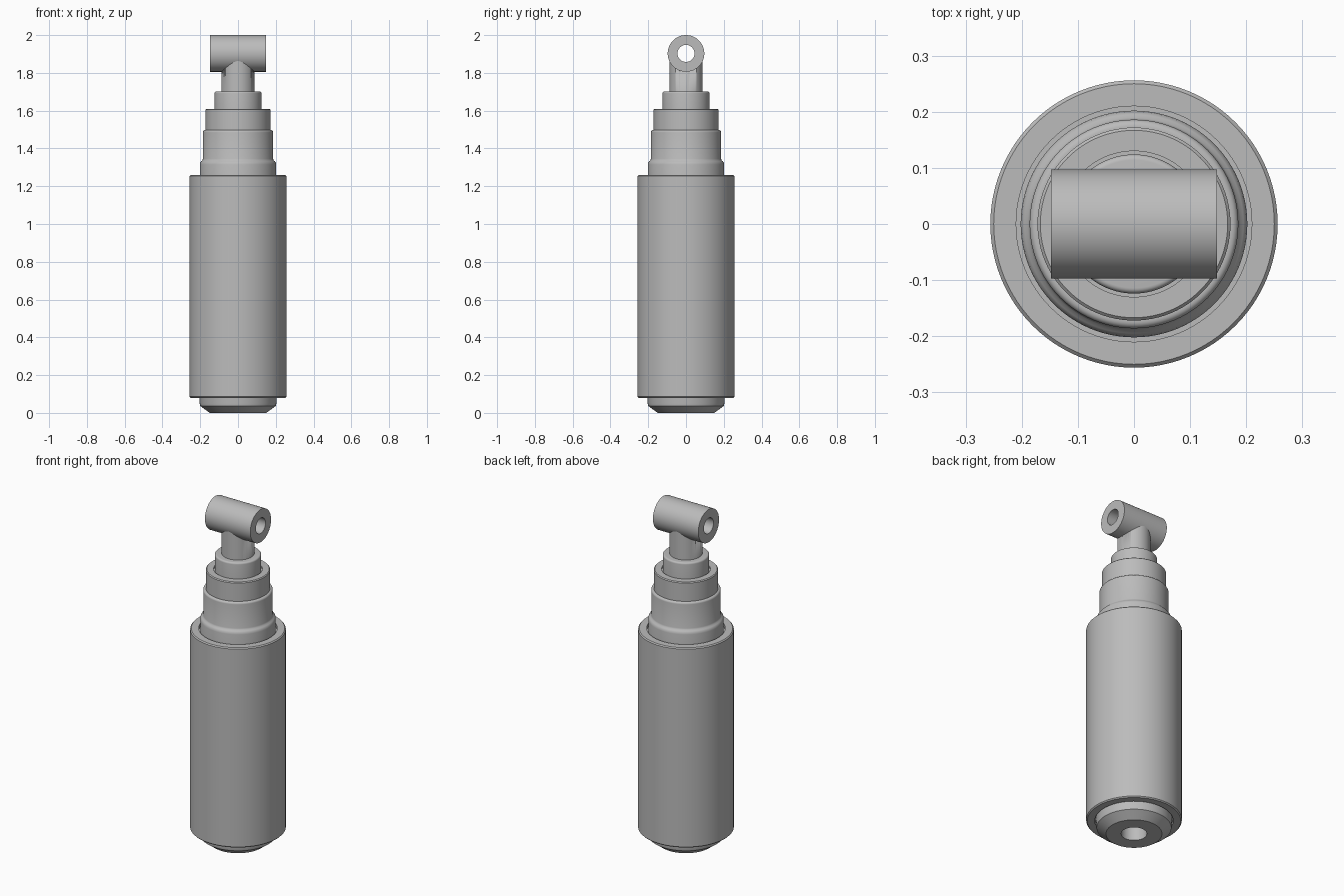
import bpy, bmesh
from math import pi, sin, cos, radians
from mathutils import Vector

if "Cube" in bpy.data.objects:
    bpy.data.objects.remove(bpy.data.objects["Cube"], do_unlink=True)

steel = bpy.data.materials.new("satin grey steel")
steel.use_nodes = True
GREY = (0.5, 0.5, 0.5, 1)
steel.diffuse_color = GREY
steel.node_tree.nodes["Principled BSDF"].inputs["Base Color"].default_value = GREY


def lathe(name, profile, closed=False, segments=96):
    """Spin a (radius, height) profile around the z axis."""
    bm = bmesh.new()
    verts = [bm.verts.new((r, 0, z)) for r, z in profile]
    pairs = list(zip(verts, verts[1:]))
    if closed:
        pairs.append((verts[-1], verts[0]))
    edges = [bm.edges.new(p) for p in pairs]
    bmesh.ops.spin(bm, geom=verts + edges, cent=(0, 0, 0), axis=(0, 0, 1),
                   angle=2 * pi, steps=segments, use_merge=False)
    bmesh.ops.remove_doubles(bm, verts=bm.verts, dist=1e-5)
    bmesh.ops.recalc_face_normals(bm, faces=bm.faces)
    mesh = bpy.data.meshes.new(name)
    bm.to_mesh(mesh)
    bm.free()
    mesh.materials.append(steel)
    obj = bpy.data.objects.new(name, mesh)
    bpy.context.collection.objects.link(obj)
    bpy.ops.object.select_all(action='DESELECT')
    obj.select_set(True)
    bpy.context.view_layer.objects.active = obj
    bpy.ops.object.shade_smooth_by_angle(angle=radians(30))
    return obj


def round_over(r, z, size, steps=5):
    """Points of a rounded outer top edge, from the side to the top."""
    return [(r - size + size * cos(a), z - size + size * sin(a))
            for a in (pi / 2 * i / steps for i in range(steps + 1))]


# Outer sleeve with chamfered rims and a shallow groove at each end
R, LOW, HIGH, C = 0.256, 0.08, 1.26, 0.006
lathe("outer_sleeve", [
    (0.21, LOW), (R - C, LOW), (R, LOW + C), (R, HIGH - C), (R - C, HIGH),
    (0.21, HIGH), (0.21, HIGH - 0.02), (0.19, HIGH - 0.02),
    (0.19, LOW + 0.02), (0.21, LOW + 0.02)], closed=True)

# Bottom plug, tapered, with a blind hole
lathe("bottom_plug", [
    (0, 0.3), (0.069, 0.3), (0.069, 0), (0.15, 0), (0.2, 0.037),
    (0.203, 0.05), (0.203, 0.3), (0, 0.33)])

# Inner tube with a necked shoulder
lathe("inner_tube", [(0, 1.1), (0.202, 1.1), (0.202, 1.315), (0.2, 1.325),
                     (0.195, 1.332), (0.189, 1.337), (0.186, 1.345)]
      + round_over(0.186, 1.497, 0.012) + [(0, 1.497)])

# Gland with a chamfered rim and a groove around the rod collar
lathe("gland", [(0, 1.45), (0.172, 1.45), (0.172, 1.605), (0.167, 1.61),
                (0.13, 1.61), (0.13, 1.6), (0, 1.6)])

# Rod collar
lathe("rod_collar", [(0, 1.56), (0.124, 1.56)]
      + round_over(0.124, 1.702, 0.01) + [(0, 1.702)])

# Rod neck, hollowed where the eye bore passes through
EYE_Z, EYE_R, BORE, HALF = 1.903, 0.097, 0.045, 0.148
neck = lathe("rod_neck", [(0, 1.66), (0.088, 1.66), (0.088, 1.88), (0, 1.88)])
cutter = lathe("bore_cutter", [(0, -0.2), (0.06, -0.2), (0.06, 0.2), (0, 0.2)])
cutter.rotation_euler.y = pi / 2
cutter.location.z = EYE_Z
cutter.hide_render = True
cutter.hide_set(True)
cut = neck.modifiers.new("bore", 'BOOLEAN')
cut.operation = 'DIFFERENCE'
cut.object = cutter

# Mounting eye, a cross tube with an open bore
eye = lathe("mounting_eye", [(BORE, -HALF), (EYE_R, -HALF),
                             (EYE_R, HALF), (BORE, HALF)], closed=True)
eye.rotation_euler.y = pi / 2
eye.location = Vector((0, 0, EYE_Z))
